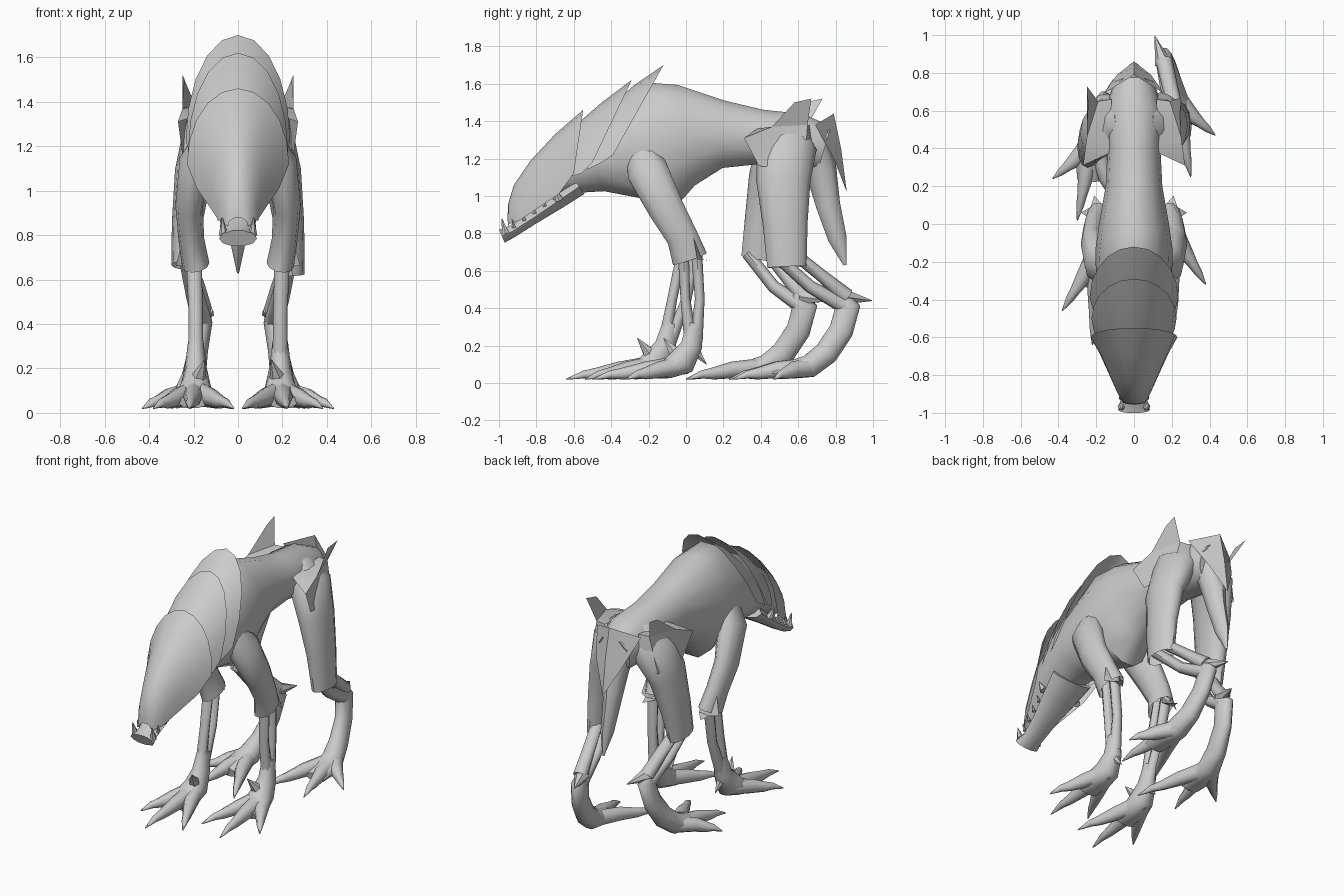
import bpy, bmesh, math
from mathutils import Vector

if "Cube" in bpy.data.objects:
    bpy.data.objects.remove(bpy.data.objects["Cube"])

grey = bpy.data.materials.new("bone grey")
grey.use_nodes = True
grey.diffuse_color = (0.6, 0.6, 0.6, 1)
grey.node_tree.nodes["Principled BSDF"].inputs["Base Color"].default_value = (0.6, 0.6, 0.6, 1)


def finish(name, bm, angle=50):
    """Turn a bmesh into a shaded object."""
    bmesh.ops.recalc_face_normals(bm, faces=bm.faces)
    mesh = bpy.data.meshes.new(name)
    bm.to_mesh(mesh)
    bm.free()
    mesh.materials.append(grey)
    ob = bpy.data.objects.new(name, mesh)
    bpy.context.collection.objects.link(ob)
    bpy.ops.object.select_all(action='DESELECT')
    ob.select_set(True)
    bpy.context.view_layer.objects.active = ob
    bpy.ops.object.shade_smooth_by_angle(angle=math.radians(angle))
    return ob


def bridge(bm, rows, closed):
    n = len(rows[0])
    for a, b in zip(rows, rows[1:]):
        for i in range(n if closed else n - 1):
            j = (i + 1) % n
            bm.faces.new((a[i], a[j], b[j], b[i]))


def loft(name, stations, sides=10, open_end=False):
    """Elliptical tube through stations (x, y, z, half width, half depth)."""
    bm = bmesh.new()
    pts = [Vector(s[:3]) for s in stations]
    rows = []
    for i, (p, s) in enumerate(zip(pts, stations)):
        t = (pts[min(i + 1, len(pts) - 1)] - pts[max(i - 1, 0)]).normalized()
        side = Vector((1, 0, 0))
        side = (side - t * side.dot(t)).normalized()
        up = t.cross(side)
        rows.append([bm.verts.new(p + side * s[3] * math.cos(a) + up * s[4] * math.sin(a))
                     for a in (math.tau * k / sides for k in range(sides))])
    bridge(bm, rows, True)
    bm.faces.new(rows[0])
    if not open_end:
        bm.faces.new(rows[-1])
    return finish(name, bm)


def shell(name, stations, steps=10):
    """Arched plate through stations (top y, top z, side y, side z, half width)."""
    bm = bmesh.new()
    rows = []
    for ty, tz, sy, sz, w in stations:
        row = []
        for k in range(steps + 1):
            a = math.pi * (k / steps - 0.5)
            c = math.cos(a)
            row.append(bm.verts.new((w * math.sin(a), sy + (ty - sy) * c, sz + (tz - sz) * c)))
        rows.append(row)
    bridge(bm, rows, False)
    return finish(name, bm)


def fan(name, points, faces):
    bm = bmesh.new()
    vs = [bm.verts.new(p) for p in points]
    for f in faces:
        bm.faces.new([vs[i] for i in f])
    return finish(name, bm, 30)


def spike(name, base, tip, r):
    return loft(name, [(*base, r, r), (*tip, .002, .002)], 6)


# Torso, neck and skull
loft("body", [(0, -.92, .92, .05, .04), (0, -.82, 1.0, .09, .08), (0, -.7, 1.12, .14, .13),
              (0, -.5, 1.21, .18, .2), (0, -.3, 1.255, .2, .275), (0, -.14, 1.27, .205, .355),
              (0, .0, 1.325, .185, .28), (0, .2, 1.33, .15, .185), (0, .4, 1.315, .14, .15),
              (0, .6, 1.29, .155, .155), (0, .74, 1.25, .11, .13)], 14)

# Overlapping plates over head and shoulders
shell("head_plate", [(-.55, 1.46, -.6, 1.12, .23), (-.7, 1.33, -.68, 1.01, .185),
                     (-.83, 1.19, -.8, .93, .13), (-.92, 1.06, -.89, .87, .09),
                     (-.95, .96, -.945, .85, .06), (-.955, .88, -.95, .84, .045)])
shell("neck_plate", [(-.29, 1.62, -.5, 1.18, .225), (-.45, 1.5, -.56, 1.12, .215),
                     (-.6, 1.37, -.63, 1.1, .18)])
shell("shoulder_plate", [(-.12, 1.7, -.39, 1.22, .235), (-.28, 1.59, -.45, 1.18, .22),
                         (-.42, 1.47, -.53, 1.14, .2)])

# Lower jaw and teeth
loft("jaw", [(0, -.57, 1.05, .145, .05), (0, -.68, .975, .12, .045), (0, -.82, .88, .085, .035),
             (0, -.93, .81, .07, .035), (0, -.985, .785, .085, .04)])
for s in (1, -1):
    spike("front_fang", (s * .065, -.965, .8), (s * .07, -.985, .88), .022)
    spike("cheek_fang", (s * .125, -.68, .98), (s * .145, -.7, 1.04), .025)
    for k in range(5):
        y, z = -.92 + .055 * k, .83 + .038 * k
        spike("side_tooth", (s * (.07 + .01 * k), y, z), (s * (.075 + .01 * k), y - .01, z + .045), .012)

# Tail and its plate
loft("tail", [(0, .64, 1.32, .12, .11), (0, .72, 1.15, .08, .085), (0, .76, .95, .05, .065),
              (0, .81, .77, .035, .05), (0, .85, .63, .005, .008)], 8)
fan("tail_plate", [(0, .79, 1.44), (.16, .69, 1.38), (.09, .79, 1.2), (0, .86, 1.02),
                   (-.09, .79, 1.2), (-.16, .69, 1.38), (0, .83, 1.25)],
    [(0, 1, 6), (1, 2, 6), (2, 3, 6), (3, 4, 6), (4, 5, 6), (5, 0, 6)])


def foot(name, s, ankle, tips, r):
    """Arched toes ending in claws, spread from the ankle."""
    x, y, z = ankle
    for tx, ty in tips:
        def at(f):
            return s * (x + (tx - x) * f), y + (ty - y) * f
        loft(name + "_toe", [(s * x, y + .03, z, r, r), (*at(.4), .07, r * .8, r * .85),
                             (*at(.66), .05, r * .5, r * .6), (*at(.8), .045, r * .4, r * .4),
                             (*at(1), .02, .003, .003)], 8)


for s in (1, -1):
    side = "left" if s > 0 else "right"

    # Front leg; one steps further forward
    d = 0 if s > 0 else -.14
    arm = side + "_front"
    loft(arm + "_upper_leg", [(s * .11, -.25, 1.27, .06, .08), (s * .19, -.205, 1.13, .075, .115),
                              (s * .22, -.105, .93, .062, .1), (s * .21, -.02, .78, .058, .088),
                              (s * .19, .02, .665, .062, .1)], open_end=True)
    fan(arm + "_cuff_spikes", [(s * .17, .05, .78), (s * .25, .04, .78), (s * .28, .06, .66),
                               (s * .23, .09, .66), (s * .21, .15, .65), (s * .15, .08, .66)],
        [(0, 1, 3, 5), (1, 2, 3), (5, 3, 4)])
    for off in (-.035, .035):
        loft(arm + "_shin_bone", [(s * .2, .02 + off, .72, .035, .03),
                                  (s * .19, .035 + off * 1.1 + d * .5, .45, .032, .026),
                                  (s * .19, .04 + off * .4 + d, .22, .035, .035)], 8)
    loft(arm + "_ankle", [(s * .19, .045 + d * .9, .32, .035, .045), (s * .19, .03 + d, .2, .05, .06),
                          (s * .19, -.02 + d, .115, .07, .08), (s * .2, -.1 + d, .075, .085, .055),
                          (s * .2, -.19 + d, .05, .07, .03)])
    foot(arm, s, (.195, -.03 + d, .1), [(.38, -.32 + d), (.22, -.5 + d), (.02, -.4 + d)], .052)
    spike(arm + "_dewclaw", (s * .19, .04 + d, .18), (s * .19, .11 + d, .1), .035)
    spike(arm + "_spur", (s * .18, -.05 + d, .15), (s * .15, -.12 + d, .24), .04)

    # Hind leg; the other one steps forward
    d = 0 if s > 0 else -.23
    e = 0 if s > 0 else -.14
    leg = side + "_hind"
    loft(leg + "_thigh", [(s * .05, .56, 1.35, .08, .1), (s * .14, .54, 1.27, .11, .16),
                          (s * .2, .52 + e * .3, 1.08, .085, .145),
                          (s * .23, .53 + e * .7, .85, .068, .12),
                          (s * .245, .54 + e, .62 - e * .3, .055, .105)], 12, True)

    # Flared hip flap joined to the back
    f = 0 if s > 0 else .06
    fan(leg + "_hip_flap", [(s * .25, .39, 1.16), (s * .27, .31, 1.31), (s * .25, .46, 1.37),
                            (s * .24, .58 + f, 1.5), (s * .25, .67 + f, 1.52),
                            (s * .19, .65, 1.38), (s * .24, .63, 1.14), (s * .12, .38, 1.36),
                            (s * .12, .66, 1.38), (s * .14, .68, 1.2)],
        [(0, 1, 2), (0, 2, 5, 6), (2, 3, 4, 5), (1, 7, 2), (2, 7, 8, 5), (5, 8, 9), (5, 9, 6)])

    # Paired shin bones, hock, heel spike and foot
    for a, b in ((-.06, -.025), (.05, .03)):
        loft(leg + "_shin_bone", [(s * .23, .53 + a + e, .69, .036, .032),
                                  (s * .19, .7 + a * .6 + d * .85, .54 + b, .042, .034),
                                  (s * .16, .86 + d, .43 + b, .045, .045)], 8)
    loft(leg + "_hock", [(s * .16, .82 + d, .48, .03, .035), (s * .16, .865 + d, .41, .045, .07),
                         (s * .18, .83 + d, .28, .045, .068), (s * .2, .75 + d, .16, .055, .068),
                         (s * .22, .66 + d, .09, .068, .065), (s * .23, .56 + d, .07, .08, .05),
                         (s * .235, .46 + d, .05, .065, .03)])
    spike(leg + "_heel_spike", (s * .155, .85 + d, .46), (s * .11, .995 + d, .44), .045)
    foot(leg, s, (.225, .64 + d, .085), [(.43, .47 + d), (.3, .25 + d), (.03, .23 + d)], .052)
